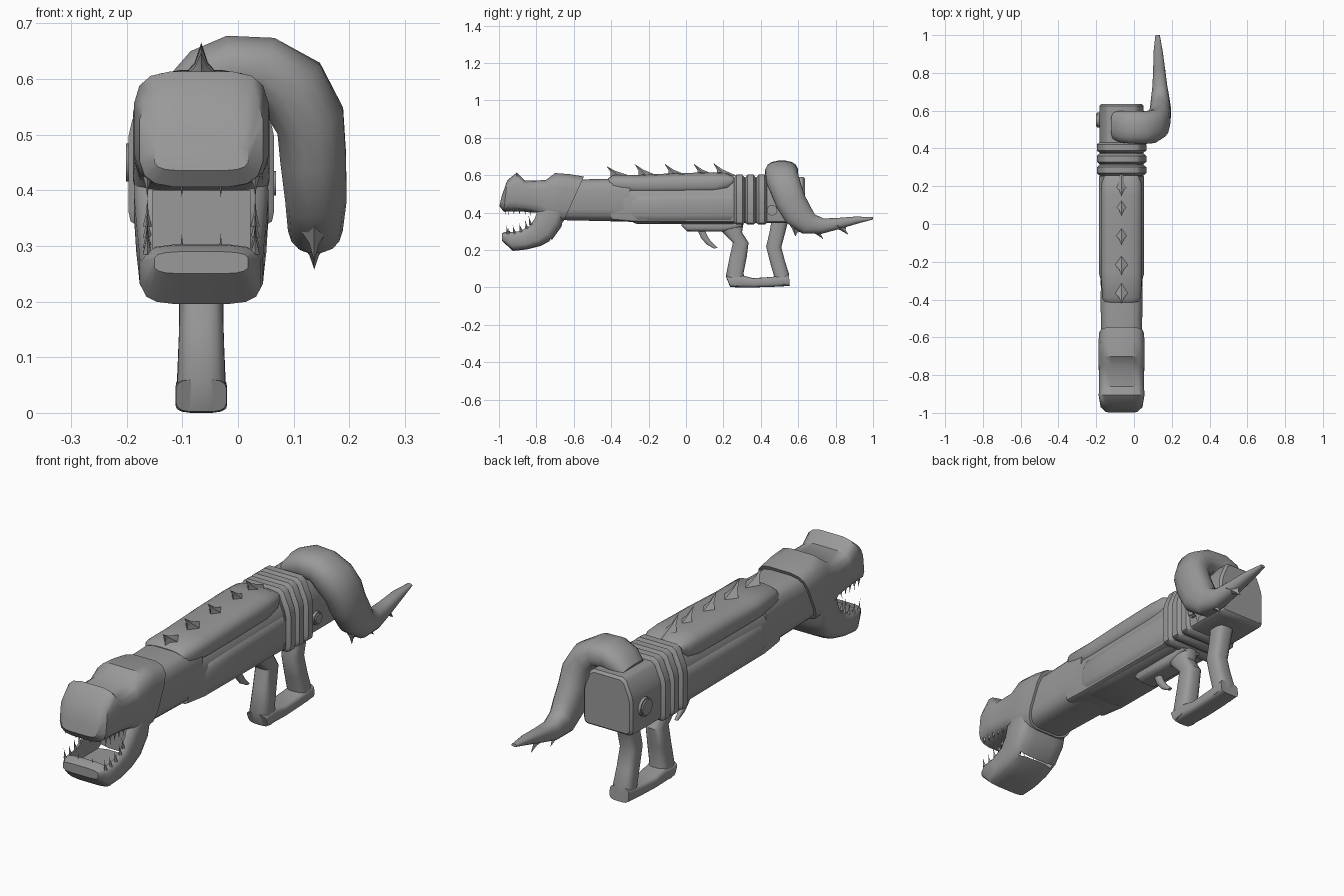
import bpy, bmesh, math
from mathutils import Vector as V

cube = bpy.data.objects.get("Cube")
if cube:
    bpy.data.objects.remove(cube, do_unlink=True)

XC = -0.066  # centre plane of the body
parts = []

grey = bpy.data.materials.new("plain grey")
grey.use_nodes = True
GREY = (0.32, 0.32, 0.32, 1)
grey.diffuse_color = GREY
grey.node_tree.nodes["Principled BSDF"].inputs["Base Color"].default_value = GREY


def finish(name, bm):
    bmesh.ops.recalc_face_normals(bm, faces=bm.faces[:])
    me = bpy.data.meshes.new(name)
    bm.to_mesh(me)
    bm.free()
    ob = bpy.data.objects.new(name, me)
    bpy.context.collection.objects.link(ob)
    me.materials.append(grey)
    parts.append(ob)
    return ob


def squircle(n, count=16):
    pts = []
    for i in range(count):
        t = 2 * math.pi * (i + 0.5) / count
        c, s = math.cos(t), math.sin(t)
        pts.append((math.copysign(abs(c) ** (2 / n), c), math.copysign(abs(s) ** (2 / n), s)))
    return pts


HALF = [(0.86, -1), (0.97, -0.94), (1, -0.8), (1, 0.2), (0.95, 0.42), (0.74, 0.9), (0.6, 1)]
HOUSE = HALF + [(-u, v) for u, v in reversed(HALF)]
ROUND, BOXY = squircle(2.4), squircle(4)


def loft(name, rings, shape):
    """Skin rings given as centre, sideways axis and upward axis."""
    bm = bmesh.new()
    loops = [[bm.verts.new(V(c) + V(a) * u + V(b) * v) for u, v in shape] for c, a, b in rings]
    n = len(shape)
    for r, s in zip(loops, loops[1:]):
        for i in range(n):
            bm.faces.new((r[i], r[(i + 1) % n], s[(i + 1) % n], s[i]))
    bm.faces.new(loops[0])
    bm.faces.new(loops[-1])
    return finish(name, bm)


def side_loft(name, sections, shape=BOXY):
    """Sections: top y, top z, bottom y, bottom z, half width."""
    rings = []
    for yt, zt, yb, zb, w in sections:
        rings.append(((XC, (yt + yb) / 2, (zt + zb) / 2), (w, 0, 0), (0, (yt - yb) / 2, (zt - zb) / 2)))
    return loft(name, rings, shape)


def straight(name, sections, shape=HOUSE):
    """Upright sections: y, bottom z, top z, half width."""
    return side_loft(name, [(y, t, y, b, w) for y, b, t, w in sections], shape)


def spike(name, x, front, back, hw, tip):
    """Curved thorn on a diamond base; front, back and tip are (y, z)."""
    bm = bmesh.new()
    f, k, t = V((x, *front)), V((x, *back)), V((x, *tip))
    mid = f * 0.55 + k * 0.45
    base = [f, mid + V((hw, 0, 0)), k, mid - V((hw, 0, 0))]
    # the middle ring is drawn towards the base front to give the hooked sweep
    ring = [bm.verts.new(p) for p in base]
    upper = [bm.verts.new(p.lerp(t, 0.5) + (mid - p) * 0.22) for p in base]
    top = bm.verts.new(t)
    for i in range(4):
        j = (i + 1) % 4
        bm.faces.new((ring[i], ring[j], upper[j], upper[i]))
        bm.faces.new((upper[i], upper[j], top))
    bm.faces.new(ring)
    return finish(name, bm)


def disc(name, x, y, z, r, depth):
    bm = bmesh.new()
    bmesh.ops.create_cone(bm, cap_ends=True, segments=20, radius1=r, radius2=r, depth=depth)
    caps = [e for e in bm.edges if abs(e.verts[0].co.z - e.verts[1].co.z) < 1e-5]
    bmesh.ops.bevel(bm, geom=caps, offset=0.006, segments=2, affect='EDGES')
    for v in bm.verts:
        v.co = V((x + v.co.z, y + v.co.x, z + v.co.y))
    return finish(name, bm)


# Head
upper = side_loft("upper_head", [
    (-0.985, 0.49, -0.998, 0.435, 0.085), (-0.955, 0.575, -0.975, 0.405, 0.112),
    (-0.905, 0.615, -0.91, 0.405, 0.122), (-0.86, 0.572, -0.865, 0.405, 0.121),
    (-0.75, 0.575, -0.80, 0.395, 0.121), (-0.70, 0.613, -0.755, 0.35, 0.124),
    (-0.62, 0.607, -0.70, 0.345, 0.124), (-0.545, 0.594, -0.655, 0.352, 0.12)])
jaw = side_loft("lower_jaw", [
    (-0.985, 0.29, -0.985, 0.25, 0.085), (-0.955, 0.302, -0.925, 0.195, 0.108),
    (-0.89, 0.308, -0.85, 0.203, 0.112), (-0.84, 0.335, -0.775, 0.222, 0.114),
    (-0.812, 0.375, -0.715, 0.255, 0.118), (-0.80, 0.415, -0.665, 0.325, 0.122),
    (-0.74, 0.46, -0.65, 0.40, 0.12)])

# Mouth hollow cut from both jaws
bm = bmesh.new()
bmesh.ops.create_cube(bm, size=1)
for v in bm.verts:
    v.co = V((XC + v.co.x * 0.175, -0.83 + v.co.y * 0.22, 0.325 + v.co.z * 0.15))
cutter = finish("mouth_cutter", bm)
cutter.hide_render = True
parts.remove(cutter)
for ob in (upper, jaw):
    mod = ob.modifiers.new("mouth", 'BOOLEAN')
    mod.operation, mod.object = 'DIFFERENCE', cutter
    bpy.context.view_layer.objects.active = ob
    bpy.ops.object.modifier_apply(modifier=mod.name)
bpy.data.objects.remove(cutter, do_unlink=True)

# Teeth along both sides and across the front
for s in (-1, 1):
    x = XC + s * 0.097
    for y in (-0.95, -0.92, -0.89, -0.86, -0.83):
        spike("upper_tooth", x, (y - 0.009, 0.425), (y + 0.009, 0.425), 0.008, (y, 0.385))
    for y, z in ((-0.95, 0.285), (-0.915, 0.287), (-0.88, 0.297), (-0.85, 0.315), (-0.83, 0.335)):
        spike("lower_tooth", x, (y - 0.01, z), (y + 0.01, z), 0.008, (y - 0.012, z + 0.05))
    spike("front_upper_tooth", XC + s * 0.035, (-0.975, 0.42), (-0.957, 0.42), 0.008, (-0.966, 0.388))
    spike("front_lower_tooth", XC + s * 0.035, (-0.96, 0.28), (-0.942, 0.28), 0.008, (-0.951, 0.322))

# Body
straight("neck", [(-0.70, 0.36, 0.575, 0.108), (-0.40, 0.353, 0.583, 0.112), (-0.30, 0.353, 0.575, 0.11)], BOXY)
straight("barrel_body", [(-0.40, 0.36, 0.56, 0.106), (-0.29, 0.35, 0.56, 0.112), (0.30, 0.345, 0.58, 0.112)])
straight("lower_receiver", [
    (-0.30, 0.355, 0.49, 0.110), (-0.265, 0.34, 0.51, 0.12), (-0.10, 0.338, 0.515, 0.121),
    (0.24, 0.338, 0.52, 0.121), (0.28, 0.345, 0.52, 0.114)], BOXY)
side_loft("back_shell", [
    (-0.415, 0.585, -0.405, 0.515, 0.092), (-0.39, 0.603, -0.39, 0.505, 0.105),
    (-0.25, 0.603, -0.25, 0.495, 0.108), (-0.05, 0.612, -0.05, 0.495, 0.110),
    (0.15, 0.617, 0.15, 0.497, 0.110), (0.22, 0.612, 0.22, 0.515, 0.106),
    (0.255, 0.595, 0.25, 0.55, 0.092)], squircle(3))

# Five swept back spikes
for y, z in ((-0.425, 0.648), (-0.275, 0.66), (-0.115, 0.662), (0.04, 0.662), (0.145, 0.666)):
    spike("back_spike", XC, (y + 0.02, 0.592), (y + 0.125, 0.598), 0.042, (y, z))

# Collar rings
straight("collar_core", [(0.25, 0.345, 0.588, 0.116), (0.45, 0.345, 0.588, 0.116)])
for y in (0.285, 0.345, 0.405):
    straight("collar_ring", [(y - 0.028, 0.345, 0.588, 0.116), (y - 0.016, 0.336, 0.603, 0.131),
                             (y + 0.016, 0.336, 0.603, 0.131), (y + 0.028, 0.345, 0.588, 0.116)])

# Rear block and its bolts
straight("rear_block", [(0.42, 0.345, 0.588, 0.117), (0.60, 0.345, 0.592, 0.117),
                        (0.625, 0.347, 0.592, 0.117), (0.636, 0.356, 0.582, 0.108)])
disc("left_bolt", XC + 0.12, 0.46, 0.413, 0.028, 0.028)
disc("right_bolt", XC - 0.12, 0.55, 0.45, 0.04, 0.03)

# Trigger and grip frame
straight("trigger_housing", [(-0.025, 0.33, 0.36, 0.04), (0.005, 0.30, 0.36, 0.05),
                             (0.20, 0.298, 0.36, 0.05), (0.30, 0.325, 0.36, 0.045)], BOXY)
side_loft("trigger", [(0.10, 0.31, 0.06, 0.31, 0.014), (0.115, 0.275, 0.08, 0.265, 0.013),
                      (0.135, 0.245, 0.11, 0.23, 0.011), (0.168, 0.212, 0.15, 0.208, 0.007)], ROUND)
side_loft("front_grip", [(0.31, 0.35, 0.16, 0.33, 0.044), (0.30, 0.295, 0.205, 0.285, 0.042),
                         (0.335, 0.24, 0.25, 0.24, 0.04), (0.325, 0.16, 0.232, 0.16, 0.04),
                         (0.308, 0.075, 0.212, 0.06, 0.043), (0.32, 0.02, 0.235, 0.003, 0.046)], squircle(3))
side_loft("grip_base", [(0.214, 0.06, 0.238, 0.002, 0.046), (0.30, 0.065, 0.29, 0, 0.047),
                        (0.36, 0.05, 0.36, 0, 0.047), (0.46, 0.057, 0.46, 0.003, 0.047),
                        (0.55, 0.07, 0.555, 0.008, 0.046)])
side_loft("rear_grip", [(0.545, 0.35, 0.455, 0.35, 0.042), (0.53, 0.29, 0.445, 0.29, 0.04),
                        (0.51, 0.215, 0.428, 0.22, 0.04), (0.53, 0.14, 0.45, 0.13, 0.041),
                        (0.552, 0.07, 0.472, 0.055, 0.044), (0.553, 0.02, 0.48, 0.01, 0.045)], squircle(3))

# Tail: x, y, z, half sizes, tilt across the body, tilt along the body
rings = []
for x, y, z, ha, hb, A, B in (
        (-0.10, 0.52, 0.575, 0.04, 0.075, 125, 0), (-0.065, 0.515, 0.60, 0.055, 0.085, 112, 0),
        (-0.015, 0.512, 0.62, 0.059, 0.088, 95, 0), (0.05, 0.51, 0.617, 0.06, 0.088, 75, 0),
        (0.10, 0.515, 0.58, 0.068, 0.088, 45, 5), (0.13, 0.535, 0.525, 0.063, 0.085, 18, 12),
        (0.135, 0.56, 0.46, 0.06, 0.083, 3, 20), (0.14, 0.60, 0.39, 0.056, 0.08, 0, 32),
        (0.139, 0.655, 0.34, 0.05, 0.062, 0, 58), (0.137, 0.73, 0.328, 0.04, 0.042, 0, 83),
        (0.133, 0.82, 0.343, 0.032, 0.03, 0, 97), (0.128, 0.91, 0.36, 0.025, 0.02, 0, 98),
        (0.125, 1.0, 0.37, 0.012, 0.006, 0, 97)):
    A, B = math.radians(A), math.radians(B)
    rings.append(((x, y, z), (ha * math.cos(A), 0, ha * math.sin(A)),
                  (0, hb * math.cos(B), hb * math.sin(B))))
loft("tail", rings, ROUND)

# Thorns beneath the tail
for front, back, tip in (((0.53, 0.37), (0.63, 0.30), (0.585, 0.272)),
                         ((0.64, 0.31), (0.73, 0.31), (0.735, 0.258)),
                         ((0.77, 0.325), (0.86, 0.34), (0.868, 0.282))):
    spike("tail_thorn", 0.137, front, back, 0.032, tip)

# Smooth shading with crisp edges
bpy.ops.object.select_all(action='DESELECT')
for ob in parts:
    ob.select_set(True)
bpy.context.view_layer.objects.active = parts[0]
bpy.ops.object.shade_smooth_by_angle(angle=math.radians(38))
